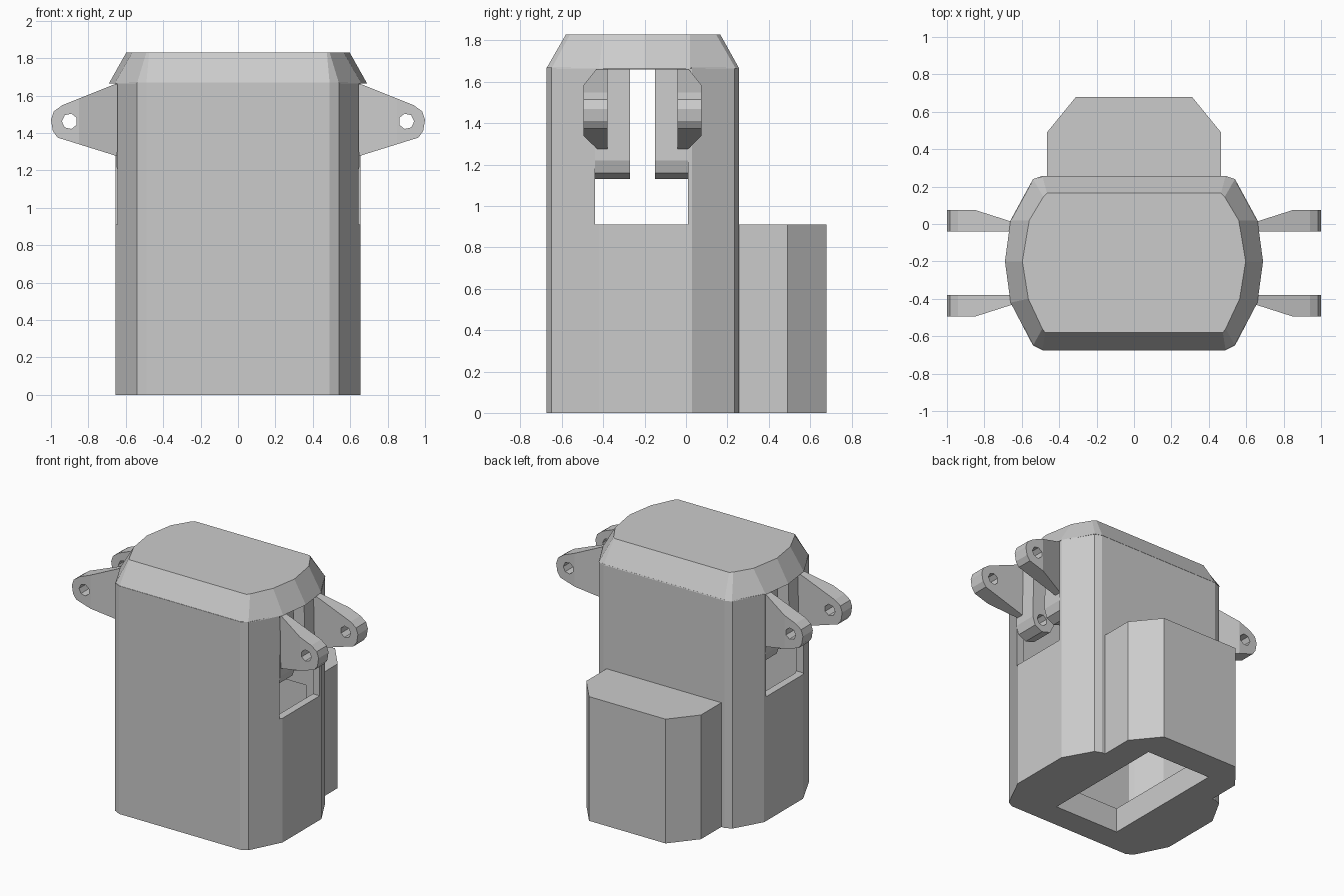
import bpy, bmesh, math
from mathutils import Vector

if "Cube" in bpy.data.objects:
    bpy.data.objects.remove(bpy.data.objects["Cube"])

MID_Y = -0.21  # symmetry plane between the front and rear lugs


def finish(name, bm):
    bmesh.ops.recalc_face_normals(bm, faces=bm.faces)
    me = bpy.data.meshes.new(name)
    bm.to_mesh(me)
    bm.free()
    ob = bpy.data.objects.new(name, me)
    bpy.context.collection.objects.link(ob)
    return ob


def loft(name, rings):
    """Closed solid through rings of equal point count."""
    bm = bmesh.new()
    loops = [[bm.verts.new(p) for p in r] for r in rings]
    n = len(loops[0])
    for a, b in zip(loops, loops[1:]):
        for i in range(n):
            j = (i + 1) % n
            bm.faces.new((a[i], a[j], b[j], b[i]))
    bm.faces.new(loops[0])
    bm.faces.new(loops[-1])
    return finish(name, bm)


def ring(half, z):
    """Mirror a right-hand half outline in x."""
    return [(x, y, z) for x, y in half] + [(-x, y, z) for x, y in reversed(half)]


def box(name, x, y, z):
    return loft(name, [[(x[0], y[0], h), (x[1], y[0], h), (x[1], y[1], h), (x[0], y[1], h)] for h in z])


def boolean(ob, tool, op='DIFFERENCE'):
    mod = ob.modifiers.new('cut', 'BOOLEAN')
    mod.operation, mod.object, mod.solver = op, tool, 'EXACT'
    bpy.context.view_layer.objects.active = ob
    bpy.ops.object.modifier_apply(modifier=mod.name)
    bpy.data.objects.remove(tool)


def plate(name, profile, y0, y1, sx, flip, hole, r, taper=False):
    """Pierced plate from an x-z profile, mirrored to any of the four corners."""
    ob = loft(name, [[(x, y, z) for x, z in profile] for y in (y0, y1)])
    bm = bmesh.new()
    bm.from_mesh(ob.data)
    if taper:
        bmesh.ops.bisect_plane(bm, geom=bm.verts[:] + bm.edges[:] + bm.faces[:],
                               plane_co=(0.85, 0, 0), plane_no=(1, 0, 0))
        for v in bm.verts:
            if v.co.x < 0.85 and v.co.y < y0 + 0.01:
                v.co.y += (0.85 - v.co.x) * 0.32
    bm.to_mesh(ob.data)
    bm.free()
    pin = loft('pin_cutter', [[(hole[0] + r * math.cos(a), y, hole[1] + r * math.sin(a))
                               for a in [math.tau * k / 7 for k in range(7)]] for y in (-0.7, 0.2)])
    boolean(ob, pin)
    bm = bmesh.new()
    bm.from_mesh(ob.data)
    for v in bm.verts:
        v.co.x *= sx
        if flip:
            v.co.y = 2 * MID_Y - v.co.y
    bmesh.ops.recalc_face_normals(bm, faces=bm.faces)
    bm.to_mesh(ob.data)
    bm.free()


# Housing: faceted barrel with a chamfered box on the back
wall = [(0.49, -0.675), (0.54, -0.65), (0.655, -0.42), (0.655, 0.03), (0.54, 0.235), (0.49, 0.255)]
body = loft('housing', [ring(wall, 0), ring(wall, 1.67)])
back = [(0.465, 0.1), (0.465, 0.49), (0.31, 0.68)]
boolean(body, loft('back_box', [ring(back, 0), ring(back, 0.91)]), 'UNION')

# Hollow interior, bottom opening and side windows
inner = [(0.47, -0.61), (0.50, -0.59), (0.60, -0.41), (0.60, 0.02), (0.50, 0.18), (0.47, 0.20)]
cavity = loft('cavity', [ring(inner, 0.18), ring(inner, 1.66)])
back_in = [(0.41, 0.1), (0.41, 0.46), (0.29, 0.62)]
boolean(cavity, loft('back_cavity', [ring(back_in, 0.18), ring(back_in, 0.85)]), 'UNION')
boolean(body, cavity)
boolean(body, box('bottom_opening', (-0.26, 0.26), (-0.49, 0.46), (-0.1, 0.3)))
boolean(body, box('side_windows', (-0.9, 0.9), (-0.44, 0.01), (0.91, 1.66)))

# Sloped cap with bulging sides
low = [(0.49, -0.675), (0.54, -0.65), (0.66, -0.42), (0.69, -0.2), (0.66, 0.02), (0.54, 0.24), (0.49, 0.257)]
high = [(0.475, -0.58), (0.49, -0.56), (0.565, -0.40), (0.597, -0.2), (0.56, 0.02), (0.485, 0.145), (0.465, 0.165)]
loft('cap', [ring(low, 1.665), ring(high, 1.83)])

# Outer lugs and the inner hanging brackets, four of each
lug = [(0.58, 1.664), (0.66, 1.66), (0.94, 1.548), (0.985, 1.515), (1.0, 1.47),
       (0.99, 1.41), (0.965, 1.375), (0.66, 1.28), (0.58, 1.255)]
bracket = [(0.46, 1.664), (0.64, 1.664), (0.65, 1.22), (0.63, 1.16), (0.57, 1.13), (0.50, 1.15), (0.47, 1.21)]
for sx, side in ((1, 'right'), (-1, 'left')):
    for flip, end in ((False, 'front'), (True, 'rear')):
        plate(f'{end}_{side}_lug', lug, -0.495, -0.38, sx, flip, (0.9, 1.462), 0.042, True)
        plate(f'{end}_{side}_bracket', bracket, -0.44, -0.27, sx, flip, (0.57, 1.22), 0.042)
